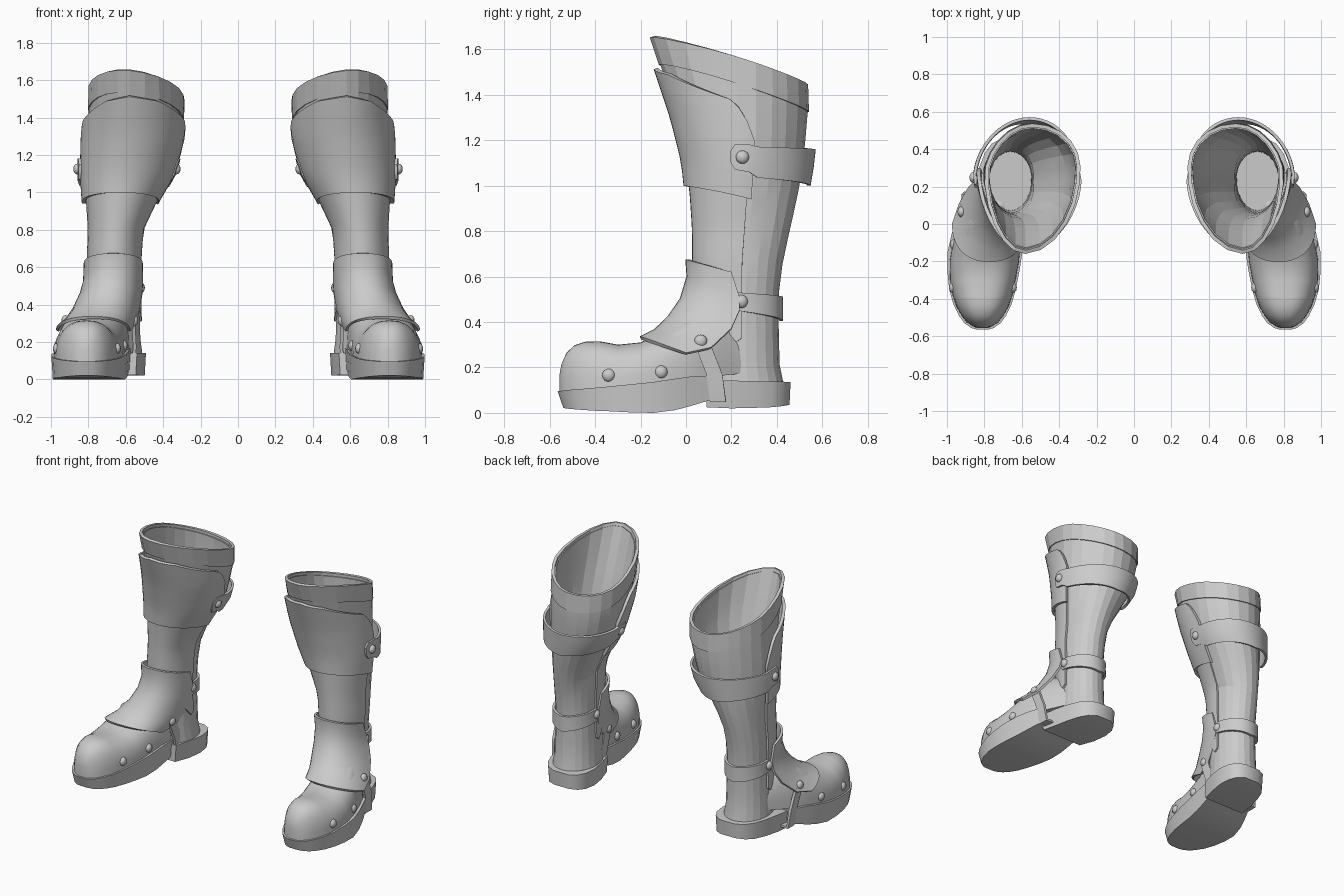
import bpy, bmesh, math
from mathutils import Vector, Matrix

if "Cube" in bpy.data.objects:
    bpy.data.objects.remove(bpy.data.objects["Cube"])


def interp(pairs, v):
    """Linear lookup in rows sorted by first value; returns the remaining values."""
    if v <= pairs[0][0]:
        return pairs[0][1:]
    for a, b in zip(pairs, pairs[1:]):
        if v <= b[0]:
            f = (v - a[0]) / (b[0] - a[0])
            return [p + (q - p) * f for p, q in zip(a[1:], b[1:])]
    return pairs[-1][1:]


def finish(name, bm, thick=0, angle=30):
    """Mesh -> object, optional thickness, mirrored to make the pair."""
    if not thick:
        bmesh.ops.recalc_face_normals(bm, faces=bm.faces[:])
    me = bpy.data.meshes.new(name)
    bm.to_mesh(me)
    bm.free()
    ob = bpy.data.objects.new(name, me)
    bpy.context.collection.objects.link(ob)
    bpy.ops.object.select_all(action='DESELECT')
    ob.select_set(True)
    bpy.context.view_layer.objects.active = ob
    if thick:
        s = ob.modifiers.new("Thickness", 'SOLIDIFY')
        s.thickness, s.offset = thick, 0
        bpy.ops.object.modifier_apply(modifier=s.name)
    bpy.ops.object.shade_smooth_by_angle(angle=math.radians(angle))
    m = ob.modifiers.new("Pair", 'MIRROR')
    m.use_mirror_merge = False
    return ob


def grid(name, rows, closed=False, caps=False, thick=0, angle=30):
    """Skin a list of equal-length point rows."""
    bm = bmesh.new()
    vs = [[bm.verts.new(p) for p in r] for r in rows]
    n = len(rows[0])
    for a, b in zip(vs, vs[1:]):
        for i in range(n if closed else n - 1):
            j = (i + 1) % n
            bm.faces.new((a[i], a[j], b[j], b[i]))
    if caps:
        bm.faces.new(vs[0])
        bm.faces.new(vs[-1])
    return finish(name, bm, thick, angle)


# Leg cross-sections: z, x inner, x outer, x ridge, y front, y back, y centre
LEG = [(0.10, .505, .81, .66, .08, .435, .25), (0.20, .52, .80, .66, .06, .412, .24),
       (0.50, .53, .79, .66, .05, .405, .24), (0.66, .525, .795, .66, .04, .425, .24),
       (0.80, .515, .79, .65, .04, .455, .25), (0.95, .445, .80, .63, .03, .49, .26),
       (1.10, .36, .81, .60, .015, .515, .27), (1.30, .305, .805, .58, -.035, .535, .27),
       (1.45, .295, .797, .58, -.085, .53, .27), (1.66, .295, .792, .58, -.155, .51, .27)]


def leg(t, z, off=0.0):
    """Point on the leg at angle t (0 front, 90 outer side) and height z."""
    x0, x1, xc, y0, y1, yc = interp(LEG, z)
    s, c = math.sin(math.radians(t)), math.cos(math.radians(t))
    rx = x1 - xc + off if s > 0 else xc - x0 + off * (.5 if off > 0 else 1)
    ry = (yc - y0 if c > 0 else y1 - yc) + off
    lean = .035 * max(0, -c) * min(1, max(0, (z - .8) / .3))   # calf leans inward
    return Vector((xc + rx * s - lean, yc - ry * c, z))


def rim(t):
    p = leg(t, 1.5)
    return 1.622 - 0.33 * p.y + 0.1 * (p.x - 0.59)


def sheet(name, t0, t1, n, bot, top, off, rows=8, thick=.02, angle=30):
    """Plate or band following the leg between two height functions."""
    closed = t1 - t0 >= 360
    ts = [t0 + (t1 - t0) * i / n for i in range(n if closed else n + 1)]
    grid(name, [[leg(t, bot(t) + (top(t) - bot(t)) * r / rows, off) for t in ts]
                for r in range(rows + 1)], closed=closed, thick=thick, angle=angle)


# Shaft, collar and inside floor
sheet("shaft", 0, 360, 22, lambda t: 0.10, lambda t: rim(t) - .02, -.01, 12, .02, 12)
sheet("collar", 0, 360, 22, lambda t: rim(t) - .12, rim, -.003, 2, .02, 12)
bm = bmesh.new()
bm.faces.new([bm.verts.new(leg(t, .45, -.01)) for t in range(0, 360, 15)])
finish("inner_floor", bm)

# Shin tongue and shin plate
TONGUE = [(0, .40), (70, .37), (84, .31), (92, .33)]
sheet("shin_tongue", -92, 92, 24, lambda t: interp(TONGUE, abs(t))[0],
      lambda t: 1.02, .006, 10, .014)
TOP = [(0, 1.515), (30, 1.49), (60, 1.42), (80, 1.375), (88, 1.31), (96, 1.2)]
sheet("shin_plate", -96, 96, 32, lambda t: 1.0 - .06 * (abs(t) / 96) ** 2,
      lambda t: interp(TOP, abs(t))[0],
      .026, 8, .02)

# Straps round the back
CALF_T = [(76, 1.15), (80, 1.18), (92, 1.18), (100, 1.17), (180, 1.16)]
CALF_B = [(76, 1.10), (80, 1.07), (92, 1.06), (100, 1.035), (180, 1.0)]
fold = lambda t: 180 - abs(180 - t)
sheet("calf_strap", 76, 284, 52, lambda t: interp(CALF_B, fold(t))[0],
      lambda t: interp(CALF_T, fold(t))[0], .042, 2, .016)
ANK_T = [(80, .50), (85, .53), (180, .51)]
ANK_B = [(80, .475), (85, .45), (180, .405)]
sheet("ankle_strap", 80, 280, 40, lambda t: interp(ANK_B, fold(t))[0],
      lambda t: interp(ANK_T, fold(t))[0], .012, 2, .016)

# Foot upper: y, centre x, half width, top z
FOOT = [(-.556, .81, .025, .17), (-.548, .81, .05, .215), (-.525, .81, .085, .265),
        (-.49, .81, .112, .298), (-.44, .81, .14, .314), (-.38, .81, .16, .315),
        (-.3, .808, .175, .30), (-.2, .80, .185, .31), (-.1, .787, .182, .355),
        (0, .767, .172, .42), (.08, .745, .16, .46), (.17, .705, .14, .44), (.28, .665, .11, .36)]
rows = []
for y, cx, hw, zt in FOOT:
    zb = .085 + .11 * (y + .56)
    row = []
    for i in range(21):
        a = math.pi * i / 20
        c, s = math.cos(a), max(0, math.sin(a))
        row.append((cx + hw * math.copysign(abs(c) ** .8, c), y, zb + (zt - zb) * s ** .8))
    rows.append(row)
grid("foot_upper", rows, closed=True, caps=True, angle=35)

# Instep plate: ridge y, z, side y, z, centre x, half width
INSTEP = [(.005, .675, .20, .62, .667, .15), (.01, .60, .235, .51, .668, .153),
          (-.02, .50, .235, .45, .68, .16), (-.075, .42, .20, .37, .705, .172),
          (-.135, .362, .11, .285, .743, .186), (-.20, .33, .0, .26, .775, .192)]
rows = []
for yt, zt, ys, zs, cx, hw in INSTEP:
    row = []
    for i in range(21):
        a = math.pi * (i / 20 - .5)
        s, c = math.sin(a), max(0, math.cos(a)) ** .85
        row.append((cx + hw * math.copysign(abs(s) ** .9, s),
                    ys + (yt - ys) * c, zs + (zt - zs) * c))
    rows.append(row)
grid("instep_plate", rows, thick=.016, angle=35)

# Sole and heel: y, centre x, half width, bottom z, top z
SOLE = [(-.565, .81, .03, .022, .095), (-.556, .81, .06, .02, .096), (-.53, .81, .097, .017, .10),
        (-.49, .81, .126, .014, .103), (-.43, .81, .155, .01, .108), (-.35, .81, .178, .007, .115),
        (-.25, .805, .193, .002, .125), (-.15, .797, .2, 0, .135), (-.05, .78, .194, .012, .15),
        (.02, .765, .185, .03, .16), (.12, .74, .168, .06, .165)]
HEEL = [(.09, .705, .165, .025, .14), (.2, .68, .172, .02, .142), (.3, .66, .168, .022, .14),
        (.38, .65, .148, .025, .138), (.43, .645, .115, .03, .137), (.46, .64, .06, .035, .135)]
for name, secs in (("front_sole", SOLE), ("heel", HEEL)):
    rows = []
    for y, cx, w, zb, zt in secs:
        yb = y * (.955 if y < 0 else .99)
        rows.append([(cx - w, y, zt), (cx + w, y, zt),
                     (cx + w * .96, yb, zb), (cx - w * .96, yb, zb)])
    grid(name, rows, closed=True, caps=True, angle=35)

# Stirrup strap under the arch
PATH = [(.918, .07, .31), (.912, .125, .17), (.902, .14, .055), (.565, .14, .055),
        (.552, .125, .17), (.56, .07, .31)]
grid("arch_strap", [[(x, y - .035, z), (x, y + .035, z)] for x, y, z in PATH], thick=.018)

# Rivets on both sides of every fastening
spots = [(.968, -.34, .165), (.648, -.34, .165), (.962, -.11, .18), (.612, -.11, .18),
         (.922, .065, .315), (.555, .065, .315)]
spots += [leg(t, 1.125, .05) for t in (86, 274)] + [leg(t, .49, .02) for t in (91, 269)]
bm = bmesh.new()
for p in spots:
    bmesh.ops.create_uvsphere(bm, u_segments=12, v_segments=8, radius=.029,
                              matrix=Matrix.Translation(p) @ Matrix.Diagonal((.75, 1, 1, 1)))
finish("rivets", bm, angle=40)
